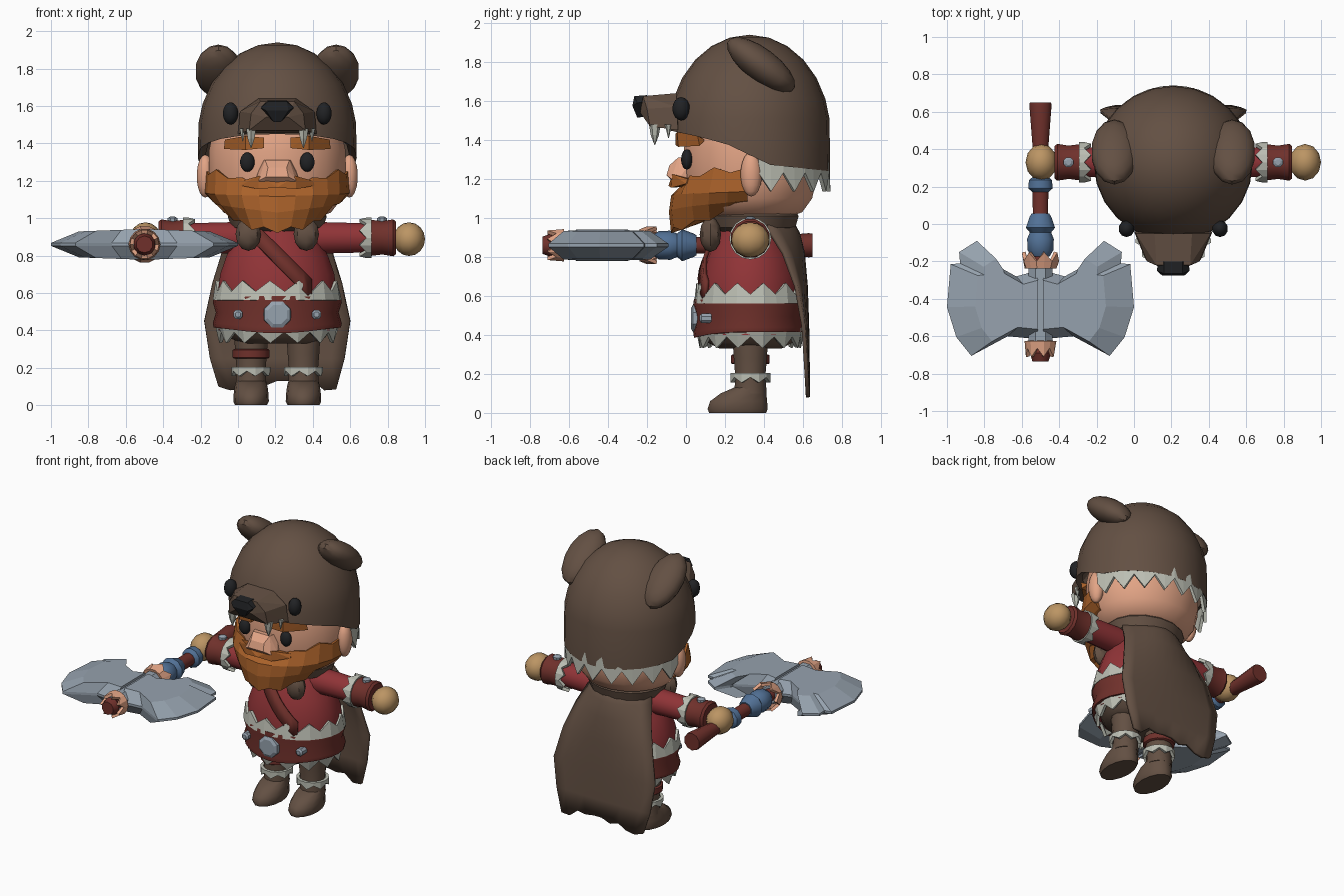
import bpy, bmesh, math
from mathutils import Vector, Matrix

if "Cube" in bpy.data.objects:
    bpy.data.objects.remove(bpy.data.objects["Cube"])

CX, CY = 0.21, 0.33          # body axis
SIDES = (("left", 1), ("right", -1))


def material(name, *rgb):
    m = bpy.data.materials.new(name)
    m.diffuse_color = (*rgb, 1)
    m.use_nodes = True
    m.node_tree.nodes["Principled BSDF"].inputs["Base Color"].default_value = m.diffuse_color
    return m


BROWN = material("brown fur", .125, .08, .056)
RED = material("red cloth", .28, .034, .038)
LEATHER = material("red leather", .16, .03, .024)
SKIN = material("skin", .76, .37, .235)
ORANGE = material("orange hair", .40, .12, .023)
STEEL = material("steel", .305, .361, .423)
FUR = material("pale fur", .50, .515, .45)
BLACK = material("black", .015, .016, .018)
GLOVE = material("tan glove", .50, .30, .127)
BLUE = material("blue wrap", .084, .165, .305)


def finish(name, bm, mat, smooth=True, thick=0):
    bmesh.ops.remove_doubles(bm, verts=bm.verts, dist=1e-5)
    bmesh.ops.recalc_face_normals(bm, faces=bm.faces)
    me = bpy.data.meshes.new(name)
    bm.to_mesh(me)
    bm.free()
    ob = bpy.data.objects.new(name, me)
    bpy.context.collection.objects.link(ob)
    me.materials.append(mat)
    if smooth:
        bpy.ops.object.select_all(action='DESELECT')
        ob.select_set(True)
        bpy.context.view_layer.objects.active = ob
        bpy.ops.object.shade_smooth_by_angle(angle=math.radians(38))
    if thick:
        mod = ob.modifiers.new("thickness", 'SOLIDIFY')
        mod.thickness = thick
        mod.offset = 0
    return ob


def loft(name, rings, mat, closed=True, caps=True, smooth=True, thick=0):
    bm = bmesh.new()
    vs = [[bm.verts.new(p) for p in r] for r in rings]
    n = len(rings[0])
    for a, b in zip(vs, vs[1:]):
        for i in range(n if closed else n - 1):
            j = (i + 1) % n
            bm.faces.new((a[i], a[j], b[j], b[i]))
    if caps:
        bm.faces.new(vs[0])
        bm.faces.new(vs[-1])
    return finish(name, bm, mat, smooth, thick)


def place(axis, p, u, v, c):
    return {'x': (p, c[0] + u, c[1] + v), 'y': (c[0] + u, p, c[1] + v),
            'z': (c[0] + u, c[1] + v, p)}[axis]


def lathe(name, profile, mat, axis='z', c=(CX, CY), sides=16, sv=1, **kw):
    rings = []
    for p, r in profile:
        rings.append([place(axis, p, r * math.cos(a), r * sv * math.sin(a), c)
                      for a in (math.tau * (i + .5) / sides for i in range(sides))])
    return loft(name, rings, mat, **kw)


def zigzag(name, p0, p1, r, mat, n, axis='z', c=(CX, CY), sv=1, r1=None, arc=(0, math.tau), thick=.02):
    full = arc[1] - arc[0] > 6.2
    count = 2 * n if full else 2 * n + 1
    r1 = r1 or r
    rows = [[], []]
    for i in range(count):
        a = arc[0] + (arc[1] - arc[0]) * i / (2 * n)
        end = p1 if i % 2 else p0 + (p1 - p0) * .45
        for row, p, q in ((rows[0], p0, r), (rows[1], end, r1)):
            row.append(place(axis, p, q * math.cos(a), q * sv * math.sin(a), c))
    return loft(name, rows, mat, closed=full, caps=False, smooth=False, thick=thick)


def ball(name, c, r, mat, rot_x=0, seg=14, rings=9):
    bm = bmesh.new()
    bmesh.ops.create_uvsphere(bm, u_segments=seg, v_segments=rings, radius=1)
    m = Matrix.Translation(c) @ Matrix.Rotation(rot_x, 4, 'X') @ Matrix.Diagonal((*r, 1))
    bmesh.ops.transform(bm, matrix=m, verts=bm.verts)
    return finish(name, bm, mat)


def hull(name, pts, mat, mirror=False):
    """Convex block; points are offsets from the body centre line in x."""
    bm = bmesh.new()
    for x, y, z in pts:
        for s in ((1, -1) if mirror else (1,)):
            bm.verts.new((CX + s * x, y, z))
    bmesh.ops.remove_doubles(bm, verts=bm.verts, dist=1e-5)
    res = bmesh.ops.convex_hull(bm, input=bm.verts)
    bmesh.ops.delete(bm, geom=list({g for g in res["geom_interior"] if isinstance(g, bmesh.types.BMVert)}), context='VERTS')
    return finish(name, bm, mat, smooth=False)


def lerp_table(t, table):
    for (a, u), (b, v) in zip(table, table[1:]):
        if t <= b:
            return u + (v - u) * max(0, (t - a) / (b - a))
    return table[-1][1]


# Torso, hips, collar
TORSO = [(.40, .32), (.60, .322), (.70, .31), (.80, .275), (.90, .22), (1.0, .15)]
lathe("torso", TORSO, RED, sv=.82, sides=18)
lathe("hips", [(.33, .19), (.36, .26), (.42, .30)], BROWN, sv=.85)
lathe("neck_scarf", [(.93, .20), (.95, .25), (1.01, .27), (1.06, .23), (1.06, .12)], BROWN, c=(CX, .345), sv=.88)

# Chest strap hugging the torso
strap = [[], []]
for i in range(9):
    t = i / 8
    for row, w in zip(strap, (.055, -.055)):
        x, z = -.15 + .33 * t, .95 - .33 * t + w
        r = lerp_table(z, TORSO)
        strap[strap.index(row)].append((CX + x, CY - .82 * math.sqrt(max(r * r - x * x, .004)) - .01, z))
loft("chest_strap", strap, LEATHER, closed=False, caps=False, thick=.02)

# Belt, dipping at the front, with fur trims, buckle and studs
rings = []
for k, r in ((0, .34), (.15, .345), (.5, .328), (.85, .345), (1, .34)):
    ring = []
    for i in range(24):
        a = math.tau * i / 24
        f = max(0, -math.sin(a)) ** 3
        z = (.415 - .03 * f) * (1 - k) + (.575 + .01 * f) * k
        ring.append((CX + r * math.cos(a), CY + r * (.82 + .03 * f) * math.sin(a), z))
    rings.append(ring)
loft("belt", rings, LEATHER)
zigzag("belt_fur_top", .56, .665, .335, FUR, 13, sv=.84, r1=.32)
zigzag("belt_fur_bottom", .44, .335, .325, FUR, 13, sv=.84, r1=.30)
lathe("buckle", [(.025, .055), (.035, .075), (.07, .08)], STEEL, 'y', (CX, .485), 8, smooth=False)
for side, s in SIDES:
    lathe("belt_stud_" + side, [(.07, .015), (.08, .027), (.13, .027)], STEEL, 'y', (CX + s * .21, .485), 8, smooth=False)

# Arms, cuffs, hands, legs, boots
for side, s in SIDES:
    X = lambda d: CX + s * d
    lathe("arm_" + side, [(X(.08), .09), (X(.24), .087), (X(.50), .08)], RED, 'x', (CY, .895), 12)
    lathe("cuff_" + side, [(X(.49), .09), (X(.50), .1), (X(.56), .092), (X(.62), .102), (X(.635), .09)], LEATHER, 'x', (CY, .895), 12)
    zigzag("cuff_fur_" + side, X(.505), X(.44), .098, FUR, 8, 'x', (CY, .895))
    lathe("cuff_stud_" + side, [(.97, .028), (1.0, .028), (1.008, .015)], STEEL, 'z', (X(.56), CY), 8, smooth=False)
    ball("hand_" + side, (X(.705), CY, .888), (.085, .098, .09), GLOVE, seg=12, rings=8)
    leg = (X(.14), CY)
    lathe("leg_" + side, [(.10, .085), (.19, .08), (.28, .088), (.40, .095)], BROWN, c=leg, sides=12)
    zigzag("boot_fur_" + side, .205, .155, .095, FUR, 7, c=leg)
    foot = []
    for z, y, rx, ry in ((0, .265, .085, .15), (.02, .265, .095, .158), (.06, .27, .093, .15), (.10, .295, .088, .12), (.13, .33, .08, .085)):
        foot.append([(X(.14) + rx * math.cos(a), y + ry * math.sin(a), z) for a in (math.tau * i / 14 for i in range(14))])
    loft("boot_" + side, foot, BROWN)
    ball("scarf_end_" + side, (X(.155), .125, .915), (.068, .055, .09), BROWN, seg=8, rings=6)
lathe("thigh_strap", [(.25, .095), (.255, .102), (.295, .102), (.30, .095)], LEATHER, c=(.07, CY), sides=12)

# Cape
rows = []
for z, w, y, curl in ((1.02, .2, .52, .14), (.92, .25, .575, .14), (.82, .29, .60, .10), (.65, .345, .615, .05),
                      (.45, .39, .622, .02), (.25, .36, .625, .01), (.1, .315, .625, 0)):
    row = []
    for i in range(11):
        u = (i - 5) / 5
        dz = (0, -.02, -.01, .025, .005, .03, .03, .02, .03, -.02, -.015)[i] if z == .1 else 0
        row.append((CX + w * u, y - curl * u * u, z + dz))
    rows.append(row)
loft("cape", rows, BROWN, closed=False, caps=False, thick=.02)

# Head and face
lathe("head", [(.99, .18), (1.03, .29), (1.10, .345), (1.2, .37), (1.36, .37), (1.5, .34), (1.6, .24)], SKIN, sides=20, sv=.93)
hull("nose", [(.065, -.04, 1.31), (.10, -.075, 1.20), (.115, -.03, 1.21), (.06, -.10, 1.22), (.05, -.085, 1.27),
              (.08, .04, 1.31), (.1, .04, 1.185), (.08, -.06, 1.18)], SKIN, True)
for side, s in SIDES:
    ball("ear_" + side, (CX + s * .385, .335, 1.225), (.047, .055, .115), SKIN)
    ball("eye_" + side, (CX + s * .16, .005, 1.30), (.04, .03, .052), BLACK)
    hull("eyebrow_" + side, [(s * x, y, z) for x, y, z in (
        (.07, -.055, 1.375), (.07, -.055, 1.43), (.17, -.04, 1.365), (.17, -.045, 1.44), (.285, .07, 1.37),
        (.28, .06, 1.42), (.07, .05, 1.375), (.07, .05, 1.43), (.25, .1, 1.4))], ORANGE)
    hull("moustache_" + side, [(s * x, y, z) for x, y, z in (
        (0, -.065, 1.21), (0, -.09, 1.165), (.1, -.07, 1.225), (.1, -.075, 1.155), (.2, .0, 1.175),
        (.19, .01, 1.2), (0, .05, 1.2), (0, .05, 1.165), (.17, .07, 1.18))], ORANGE)

# Beard wrapped round the jaw
rows = [[], [], [], []]
for i in range(13):
    f = (i - 6) / 6
    a, g = f * math.radians(88), abs(f)
    sn, cs = math.sin(a), math.cos(a)
    jag = .018 if i % 2 else -.008
    for row, rx, ry, z in ((rows[0], .372, .345, 1.15 + .10 * min(1, g * 1.6) - jag), (rows[1], .378, .395, 1.11 + .03 * g),
                           (rows[2], .34, .405, 1.03 + .07 * g), (rows[3], .27, .40, .94 + .15 * g * g + jag)):
        row.append((CX + rx * sn, CY - ry * cs, z))
rows.append([(CX + (p[0] - CX) * .7, CY + (p[1] - CY) * .6, p[2] + .06) for p in rows[3]])
loft("beard", rows, ORANGE, closed=False, caps=False, smooth=False, thick=.025)

# Bear hood: dome with a brim that drops towards the back
BRIM = [(-1, 1.45), (-.6, 1.415), (-.17, 1.365), (.2, 1.275), (1, 1.24)]
rings = []
for th in (90, 76, 62, 48, 34, 20, 8, None):
    ring = []
    for i in range(24):
        a = math.tau * i / 24
        if th is None:
            r, z = 1, lerp_table(math.sin(a), BRIM)
        else:
            r, z = math.cos(math.radians(th)), 1.44 + .5 * math.sin(math.radians(th))
        ring.append((CX + .425 * r * math.cos(a), .325 + .415 * r * math.sin(a), z))
    rings.append(ring)
rings.append([(CX + (x - CX) * .9, .325 + (y - .325) * .9, z + .02) for x, y, z in rings[-1]])
loft("bear_hood", rings, BROWN, caps=False)
zigzag("hood_fur", 1.31, 1.135, .40, FUR, 9, sv=.99, arc=(.1, math.pi - .1), r1=.405)
hull("bear_muzzle", [(.09, -.22, 1.625), (.14, -.20, 1.56), (.15, -.185, 1.47), (.03, -.20, 1.50), (.10, -.05, 1.64),
                     (.20, -.05, 1.57), (.21, -.04, 1.45), (.06, -.235, 1.54)], BROWN, True)
hull("bear_nose", [(.05, -.265, 1.625), (.088, -.25, 1.59), (.06, -.275, 1.575), (.02, -.25, 1.515),
                   (.08, -.2, 1.6), (.05, -.2, 1.63), (.02, -.2, 1.52)], BLACK, True)
for side, s in SIDES:
    ball("bear_ear_" + side, (CX + s * .315, .385, 1.785), (.125, .21, .085), BROWN, math.radians(-37))
    ball("bear_eye_" + side, (CX + s * .25, -.025, 1.56), (.043, .045, .06), BLACK, seg=10, rings=8)
    for k, (d, y, z, r) in enumerate(((.14, -.16, 1.375, .03), (.185, -.09, 1.41, .02))):
        lathe(f"fang_{side}_{k + 1}", [(z, .002), (z + .05, r * .7), (1.48, r)], FUR, c=(CX + s * d, y), sides=6, smooth=False)

# Axe along y through the right hand
AX, AZ = -.5, .86
AC = (AX, AZ)
lathe("axe_shaft", [(.65, .06), (.63, .062), (.42, .045), (-.66, .04), (-.69, .06), (-.735, .045)], LEATHER, 'y', AC, 10)
lathe("axe_wrap_back", [(.25, .045), (.235, .065), (.19, .068), (.17, .045)], BLUE, 'y', AC, 10)
lathe("axe_wrap_front", [(.055, .05), (.04, .06), (-.02, .082), (-.045, .06), (-.08, .075), (-.14, .072), (-.175, .05)], BLUE, 'y', AC, 10)
lathe("axe_socket", [(-.22, .06), (-.23, .07), (-.63, .07), (-.64, .06)], STEEL, 'y', AC, 8, smooth=False)
zigzag("axe_collar_back", -.235, -.15, .075, SKIN, 7, 'y', AC, r1=.09)
zigzag("axe_collar_front", -.625, -.71, .075, SKIN, 7, 'y', AC, r1=.068)
OUTLINE = [(.02, -.25), (.13, -.28), (.275, -.2), (.28, -.175), (.34, -.09), (.435, -.15), (.43, -.21),
           (.48, -.215), (.5, -.445), (.45, -.605), (.37, -.705), (.175, -.6), (.02, -.615)]
for side, s in SIDES:
    inner = [(x * .7, -.43 + (y + .43) * .72) for x, y in OUTLINE]
    rings = []
    for pts, dz in ((inner, -.075), (OUTLINE, -.008), (OUTLINE, .008), (inner, .075)):
        rings.append([(AX + s * x, y, AZ + dz * (1 if abs(dz) < .01 else 1.1 - .5 * x)) for x, y in pts])
    loft("axe_blade_" + side, rings, STEEL, smooth=False)
